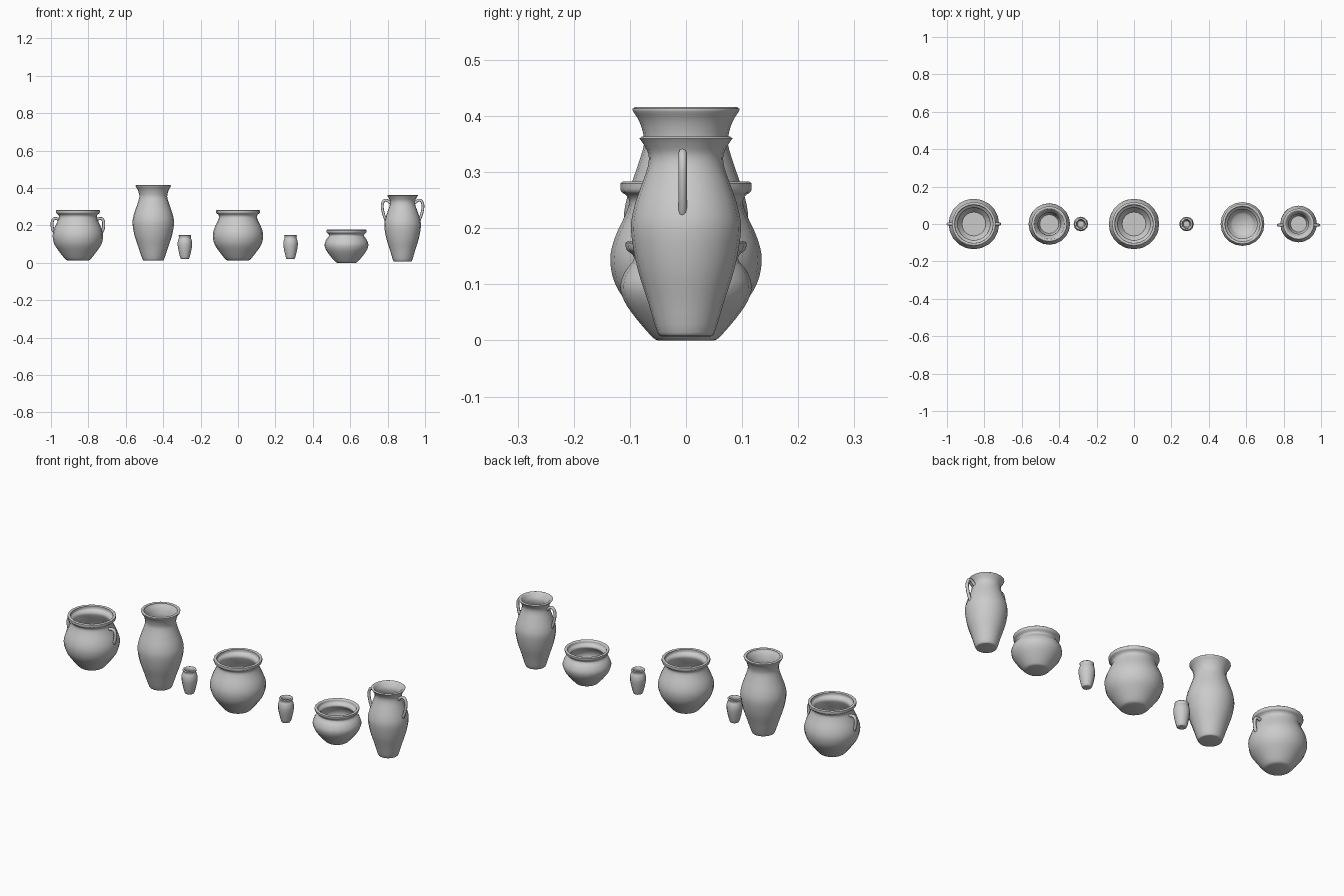
import bpy, bmesh, math
from mathutils import Vector

if "Cube" in bpy.data.objects:
    bpy.data.objects.remove(bpy.data.objects["Cube"])


def spline(pts, steps=3):
    """Catmull-Rom smoothing of a short 2D profile."""
    p = [Vector(q) for q in pts]
    p = [p[0] * 2 - p[1]] + p + [p[-1] * 2 - p[-2]]
    out = []
    for i in range(1, len(p) - 2):
        a, b, c, d = p[i - 1:i + 3]
        for k in range(steps):
            t = k / steps
            out.append(0.5 * (2 * b + (c - a) * t + (2 * a - 5 * b + 4 * c - d) * t * t
                              + (3 * b - a - 3 * c + d) * t ** 3))
    return out + [p[-2]]


def finish(name, bm, x):
    bmesh.ops.recalc_face_normals(bm, faces=bm.faces)
    me = bpy.data.meshes.new(name)
    bm.to_mesh(me)
    bm.free()
    ob = bpy.data.objects.new(name, me)
    bpy.context.collection.objects.link(ob)
    ob.location.x = x
    bpy.ops.object.select_all(action='DESELECT')
    ob.select_set(True)
    bpy.context.view_layer.objects.active = ob
    bpy.ops.object.shade_smooth_by_angle(angle=math.radians(50))
    return ob


def vessel(name, x, profile, wall=0.014, sides=20):
    """Hollow turned pot: outer profile, rounded lip, inner wall and floor."""
    outer = spline(profile)
    floor = outer[0].y + wall
    inner = [Vector((max(q.x - wall, 0.004), q.y)) for q in reversed(outer) if q.y > floor]
    top = outer[-1]
    lip = [Vector((top.x - wall * 0.3, top.y + 0.003)), Vector((top.x - wall * 0.7, top.y + 0.003))]
    path = outer + lip + inner
    bm = bmesh.new()
    rings = []
    for q in path:
        rings.append([bm.verts.new((q.x * math.cos(a), q.x * math.sin(a), q.y))
                      for a in (2 * math.pi * k / sides for k in range(sides))])
    for r, s in zip(rings, rings[1:]):
        for k in range(sides):
            j = (k + 1) % sides
            bm.faces.new((r[k], r[j], s[j], s[k]))
    bm.faces.new(rings[0])
    bm.faces.new(rings[-1])
    return finish(name, bm, x)


def handles(name, x, pts, radius, y=0.0, sides=8):
    """Pair of looped handles, left and right of a pot."""
    path = spline(pts, 4)
    for label, sgn in (("left", -1), ("right", 1)):
        bm = bmesh.new()
        rings = []
        for i, q in enumerate(path):
            t = (path[min(i + 1, len(path) - 1)] - path[max(i - 1, 0)]).normalized()
            n = Vector((-t.y, t.x))
            ring = []
            for k in range(sides):
                a = 2 * math.pi * k / sides
                c = q + n * radius * math.cos(a)
                ring.append(bm.verts.new((sgn * c.x, y + radius * math.sin(a), c.y)))
            rings.append(ring)
        for r, s in zip(rings, rings[1:]):
            for k in range(sides):
                j = (k + 1) % sides
                bm.faces.new((r[k], r[j], s[j], s[k]))
        bm.faces.new(rings[0])
        bm.faces.new(rings[-1])
        finish(f"{name}_{label}", bm, x)


# Round cooking pots, the left one with small handles
pot = [(0.054, 0.012), (0.068, 0.020), (0.100, 0.060), (0.126, 0.100), (0.135, 0.142), (0.128, 0.180),
       (0.110, 0.220), (0.101, 0.245), (0.106, 0.258), (0.116, 0.266), (0.117, 0.280)]
vessel("handled_pot", -0.856, pot)
handles("pot_handle", -0.856, [(0.102, 0.234), (0.126, 0.236), (0.137, 0.220),
                               (0.137, 0.190), (0.130, 0.168), (0.120, 0.160)], 0.008)
vessel("round_pot", 0.0, pot)

# Tall vase
vessel("tall_vase", -0.453,
       [(0.050, 0.012), (0.058, 0.020), (0.080, 0.085), (0.100, 0.145), (0.111, 0.210), (0.105, 0.255),
        (0.090, 0.300), (0.077, 0.340), (0.075, 0.362), (0.083, 0.390), (0.094, 0.408), (0.095, 0.413)])

# Tiny beakers
for side, bx in (("left", -0.284), ("right", 0.281)):
    vessel("small_beaker_" + side, bx,
           [(0.018, 0.021), (0.024, 0.026), (0.034, 0.065), (0.039, 0.100), (0.036, 0.122),
            (0.032, 0.133), (0.034, 0.145)], wall=0.010, sides=12)

# Low bowl
vessel("low_bowl", 0.58,
       [(0.050, 0.000), (0.060, 0.006), (0.088, 0.038), (0.110, 0.070), (0.117, 0.098), (0.108, 0.124),
        (0.094, 0.142), (0.095, 0.152), (0.106, 0.162), (0.108, 0.174)])

# Two-handled jar
vessel("jar", 0.88,
       [(0.042, 0.007), (0.051, 0.014), (0.068, 0.070), (0.087, 0.130), (0.098, 0.195), (0.093, 0.235),
        (0.080, 0.275), (0.068, 0.310), (0.067, 0.332), (0.076, 0.350), (0.083, 0.360)], wall=0.013)
handles("jar_handle", 0.88, [(0.064, 0.318), (0.082, 0.333), (0.100, 0.331), (0.109, 0.305),
                             (0.103, 0.265), (0.091, 0.232), (0.084, 0.222)], 0.0075, y=-0.006)
